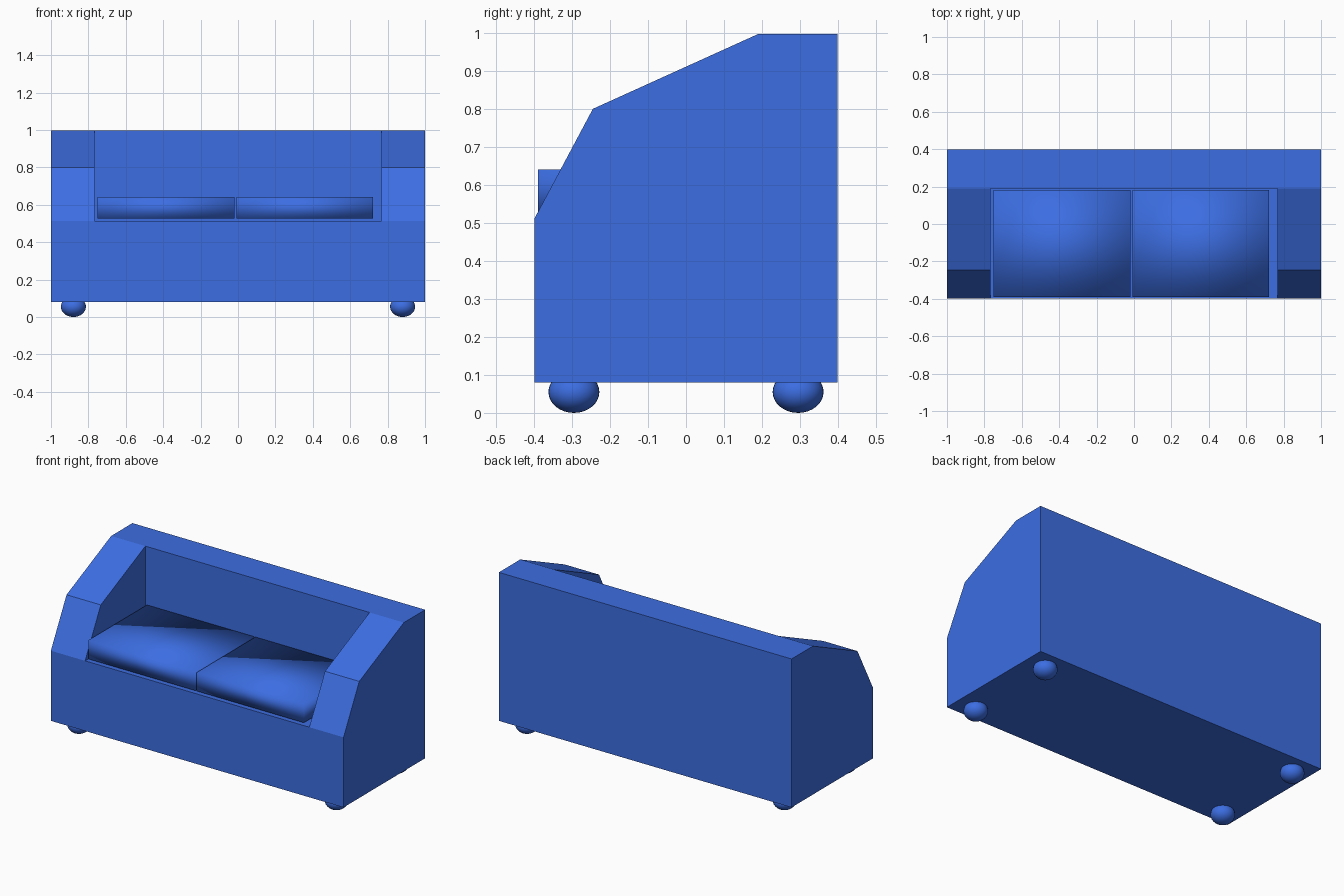
import bpy, bmesh

if "Cube" in bpy.data.objects:
    bpy.data.objects.remove(bpy.data.objects["Cube"])

blue = bpy.data.materials.new("sofa blue")
blue.diffuse_color = (0.045, 0.155, 0.76, 1)
blue.use_nodes = True
blue.node_tree.nodes["Principled BSDF"].inputs["Base Color"].default_value = blue.diffuse_color


def finish(name, bm, smooth=False):
    bmesh.ops.recalc_face_normals(bm, faces=bm.faces[:])
    for f in bm.faces:
        f.smooth = smooth
    me = bpy.data.meshes.new(name)
    bm.to_mesh(me)
    bm.free()
    me.materials.append(blue)
    ob = bpy.data.objects.new(name, me)
    bpy.context.collection.objects.link(ob)
    return ob


def box(name, lo, hi, smooth=False):
    bm = bmesh.new()
    bmesh.ops.create_cube(bm, size=1)
    for v in bm.verts:
        v.co = [hi[i] if v.co[i] > 0 else lo[i] for i in range(3)]
    return finish(name, bm, smooth)


# Body: side profile (y, z) extruded across the width
profile = [(-0.398, 0.08), (0.398, 0.08), (0.398, 0.997), (0.19, 0.997),
           (-0.245, 0.80), (-0.398, 0.513)]
bm = bmesh.new()
face = bm.faces.new([bm.verts.new((-1, y, z)) for y, z in profile])
ext = bmesh.ops.extrude_face_region(bm, geom=[face])
for g in ext["geom"]:
    if isinstance(g, bmesh.types.BMVert):
        g.co.x = 1
body = finish("sofa_body", bm)

# Seat recess cut between the arms and the back
cutter = box("seat_cutter", (-0.766, -0.6, 0.513), (0.766, 0.19, 1.3))
cutter.hide_render = True
mod = body.modifiers.new("recess", 'BOOLEAN')
mod.operation = 'DIFFERENCE'
mod.solver = 'EXACT'
mod.object = cutter
bpy.context.view_layer.objects.active = body
bpy.ops.object.modifier_apply(modifier=mod.name)
bpy.data.objects.remove(cutter)

# Two soft-shaded seat cushions
for side, x0, x1 in (("left", -0.75, -0.019), ("right", -0.009, 0.723)):
    box(side + "_cushion", (x0, -0.39, 0.526), (x1, 0.183, 0.641), True)

# Flattened ball feet
for sx in (-1, 1):
    for sy in (-1, 1):
        bm = bmesh.new()
        bmesh.ops.create_uvsphere(bm, u_segments=32, v_segments=16, radius=1)
        for v in bm.verts:
            v.co = (sx * 0.88 + v.co.x * 0.067, sy * 0.295 + v.co.y * 0.067,
                    0.055 + v.co.z * 0.055)
        finish("foot", bm, True)
